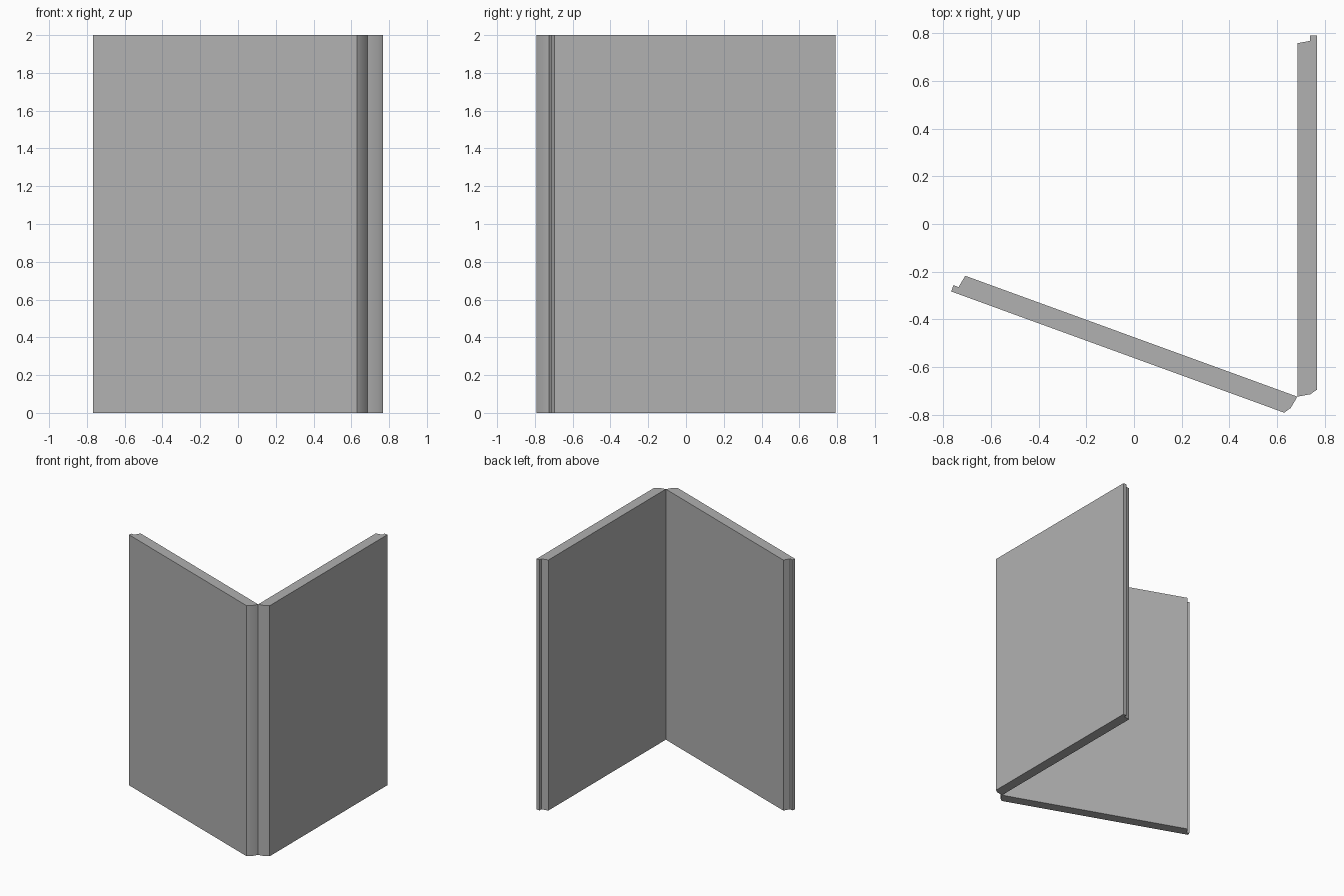
import bpy, bmesh, math
from mathutils import Vector

if "Cube" in bpy.data.objects:
    bpy.data.objects.remove(bpy.data.objects["Cube"])

HEIGHT = 2.0
HINGE = Vector((0.685, -0.724))

# Panel cross-section: (distance from hinge line, distance towards outer face)
PROFILE = [(0, 0), (0.010, 0.054), (0.029, 0.082), (1.515, 0.082),
           (1.515, 0.054), (1.492, 0.054), (1.482, 0)]

# Mid grey surface
grey = bpy.data.materials.new("mid_grey")
grey.diffuse_color = (0.44, 0.44, 0.44, 1)
grey.use_nodes = True
grey.node_tree.nodes["Principled BSDF"].inputs["Base Color"].default_value = grey.diffuse_color


def panel(name, along, outward):
    """Extrude the panel cross-section upwards from the floor."""
    bm = bmesh.new()
    pts = [HINGE + along * u + outward * v for u, v in PROFILE]
    face = bm.faces.new([bm.verts.new((p.x, p.y, 0)) for p in pts])
    ext = bmesh.ops.extrude_face_region(bm, geom=[face], use_keep_orig=True)
    verts = [g for g in ext["geom"] if isinstance(g, bmesh.types.BMVert)]
    bmesh.ops.translate(bm, verts=verts, vec=(0, 0, HEIGHT))
    bmesh.ops.recalc_face_normals(bm, faces=bm.faces)
    mesh = bpy.data.meshes.new(name)
    bm.to_mesh(mesh)
    bm.free()
    mesh.materials.append(grey)
    # Soft rounding on the hinge edge only, all other edges stay sharp
    mesh.shade_smooth()
    mesh.set_sharp_from_angle(angle=math.radians(30))
    obj = bpy.data.objects.new(name, mesh)
    bpy.context.collection.objects.link(obj)


# Side panel runs straight back, front panel opens 70 degrees from it
panel("side_panel", Vector((0, 1)), Vector((1, 0)))
a = math.radians(160)
panel("front_panel", Vector((math.cos(a), math.sin(a))),
      Vector((-math.sin(a), math.cos(a))))
